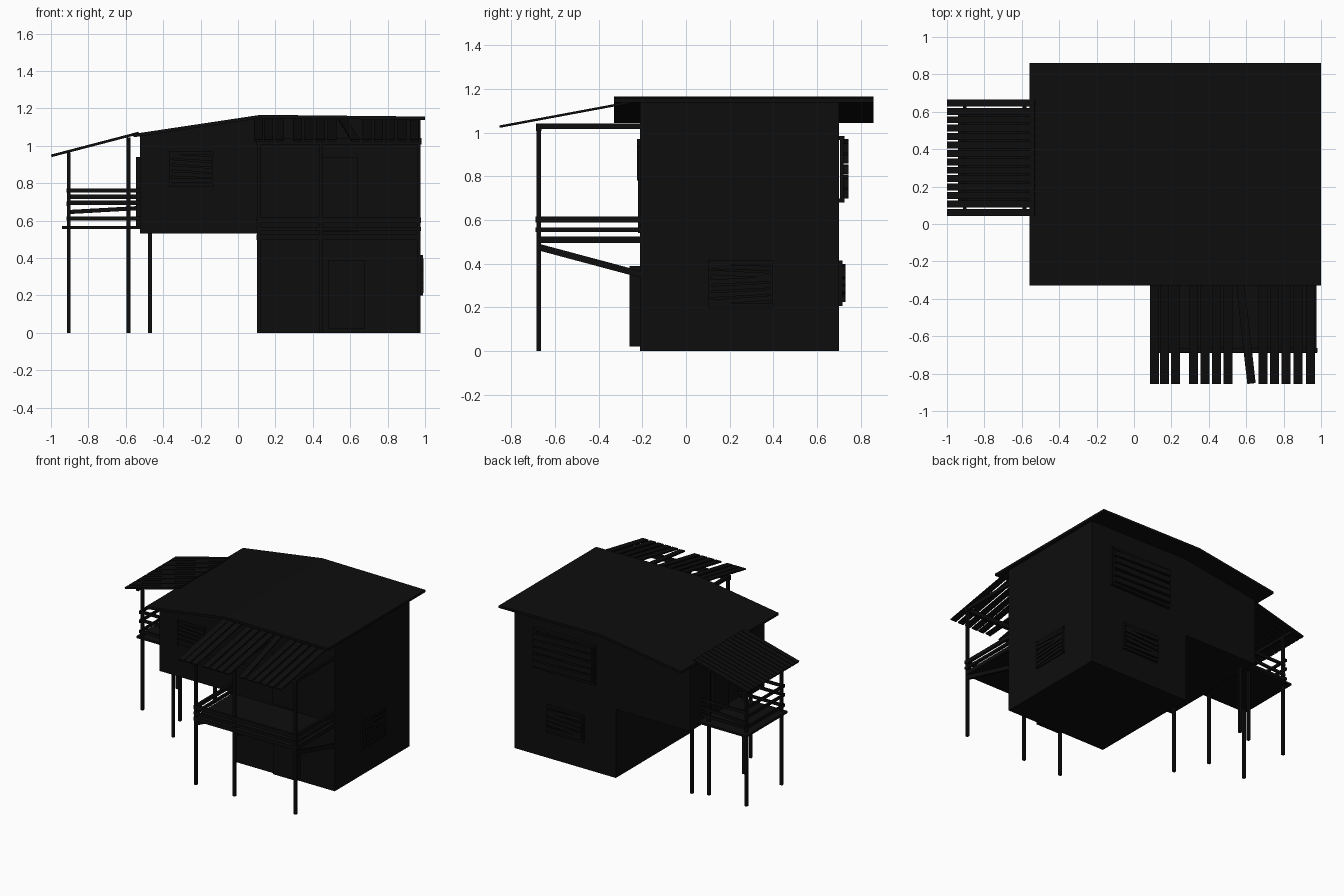
import bpy, bmesh, random
from mathutils import Vector, Matrix

if "Cube" in bpy.data.objects:
    bpy.data.objects.remove(bpy.data.objects["Cube"])

random.seed(4)
dark = bpy.data.materials.new("dark_wood")
dark.diffuse_color = (0.004, 0.004, 0.004, 1)
dark.use_nodes = True
dark.node_tree.nodes["Principled BSDF"].inputs["Base Color"].default_value = dark.diffuse_color


def finish(name, bm):
    bmesh.ops.recalc_face_normals(bm, faces=bm.faces)
    me = bpy.data.meshes.new(name)
    bm.to_mesh(me)
    bm.free()
    me.materials.append(dark)
    bpy.context.collection.objects.link(bpy.data.objects.new(name, me))


def beam(name, p, q, w, h):
    """Square-cut timber from p to q, w wide sideways and h deep."""
    p, q = Vector(p), Vector(q)
    d = q - p
    n = d.normalized()
    ref = Vector((1, 0, 0)) if abs(n.z) > 0.9 else Vector((0, 0, 1))
    s = n.cross(ref).normalized()
    u = s.cross(n)
    m = Matrix((d, s * w, u * h)).transposed().to_4x4()
    m.translation = (p + q) / 2
    bm = bmesh.new()
    bmesh.ops.create_cube(bm, size=1, matrix=m)
    finish(name, bm)


def box(name, x0, x1, y0, y1, z0, z1):
    ym = (y0 + y1) / 2
    zm = (z0 + z1) / 2
    beam(name, (x0, ym, zm), (x1, ym, zm), y1 - y0, z1 - z0)


def prism(name, pts, y0, y1):
    """Extrude an x-z profile along y."""
    bm = bmesh.new()
    f = bm.faces.new([bm.verts.new((x, y0, z)) for x, z in pts])
    r = bmesh.ops.extrude_face_region(bm, geom=[f])
    vs = [v for v in r["geom"] if isinstance(v, bmesh.types.BMVert)]
    bmesh.ops.translate(bm, verts=vs, vec=(0, y1 - y0, 0))
    finish(name, bm)


def boarded_window(name, at, a0, a1, z0, z1, n, depth):
    """Frame plus crooked boards; at(a, d) maps wall position and depth to x, y."""
    def bar(part, a, za, b, zb, d, t, h):
        beam(name + part, (*at(a, d), za), (*at(b, d), zb), t, h)
    f = 0.018
    for z in (z0 + f / 2, z1 - f / 2):
        bar("_frame", a0, z, a1, z, depth * .3, depth * .6, f)
    for a in (a0 + f / 2, a1 - f / 2):
        bar("_frame", a, z0, a, z1, depth * .3, f if at(0, 1)[0] == 0 else depth * .6,
            depth * .6 if at(0, 1)[0] == 0 else f)
    step = (z1 - z0 - 2 * f) / n
    for i in range(n):
        z = z0 + f + step * (i + .5)
        t = random.uniform(-.012, .012)
        bar("_board", a0 + .005, z - t, a1 - .005, z + t, depth * .75, depth * .5, step * .75)


# House body: ground floor and wider upper floor under the bent roof
box("ground_floor", .11, .975, -.21, .70, 0, .54)
prism("upper_floor", [(-.525, .53), (.975, .53), (.975, 1.145), (.12, 1.15), (-.525, 1.055)], -.21, .70)
prism("main_roof", [(-.56, 1.045), (.12, 1.147), (1, 1.138), (1, 1.156), (.12, 1.165), (-.56, 1.063)], -.33, .86)

# Posts under the upper floor
for y in (-.12, .60):
    box("floor_post", -.48, -.46, y - .01, y + .01, 0, .54)

# Doors
box("ground_door", .48, .68, -.26, -.20, .02, .39)
box("upper_door", .45, .64, -.22, -.20, .54, .94)
box("side_door", -.545, -.52, .26, .43, .56, .94)

# Boarded windows
boarded_window("back_upper_window", lambda a, d: (a, .70 + d), .28, .80, .68, .985, 5, .045)
boarded_window("back_lower_window", lambda a, d: (a, .70 + d), .38, .69, .205, .415, 5, .03)
boarded_window("front_window", lambda a, d: (a, -.21 - d), -.37, -.13, .78, .97, 5, .015)
boarded_window("right_window", lambda a, d: (.975 + d, a), .10, .40, .20, .415, 6, .016)

# Front porch: deck, posts, braces and roof beams
box("front_deck", .10, .975, -.685, -.20, .495, .525)
for x in (.112, .443, .966):
    box("front_post", x - .01, x + .01, -.685, -.665, 0, 1.04)
    beam("front_brace", (x, -.68, .477), (x, -.205, .35), .02, .03)
    beam("front_roof_beam", (x, -.685, 1.03), (x, -.205, 1.03), .02, .026)
beam("front_roof_plate", (.095, -.675, 1.025), (.98, -.675, 1.025), .025, .035)

# Front porch railing
for z, h in ((.555, .02), (.602, .028)):
    beam("front_rail", (.10, -.68, z), (.978, -.68, z), .018, h)
    for x in (.112, .966):
        beam("front_side_rail", (x, -.685, z), (x, -.205, z), .018, h)

# Front awning slats, a few missing and one crooked
for x in (.11, .163, .222, .318, .38, .441, .502, .69, .75, .813, .877, .944):
    beam("front_slat", (x, -.855, 1.028), (x, -.22, 1.146), .048, .01)
beam("crooked_slat", (.628, -.852, 1.028), (.56, -.25, 1.14), .045, .01)

# Left balcony: deck, posts and roof beams
box("left_deck", -.94, -.52, .10, .605, .555, .57)
for x, top in ((-.905, .963), (-.585, 1.045)):
    for y in (.125, .555):
        box("left_post", x - .01, x + .01, y - .01, y + .01, 0, top)
    beam("left_roof_plate", (x, .06, top - .01), (x, .65, top - .01), .02, .02)

# Left balcony railing
for y, rails in ((.115, ((.76, .76), (.695, .695), (.61, .61))),
                 (.565, ((.727, .727), (.645, .667), (.61, .61)))):
    for za, zb in rails:
        beam("left_rail", (-.915, y, za), (-.525, y, zb), .012, .022)
for z in (.76, .69, .61):
    beam("left_outer_rail", (-.912, .10, z), (-.912, .58, z), .012, .022)

# Left balcony roof planks
for i in range(14):
    y = .04 + .045 * (i + .5)
    beam("left_slat", (-.998, y, .946), (-.53, y, 1.068), .037, .014)
